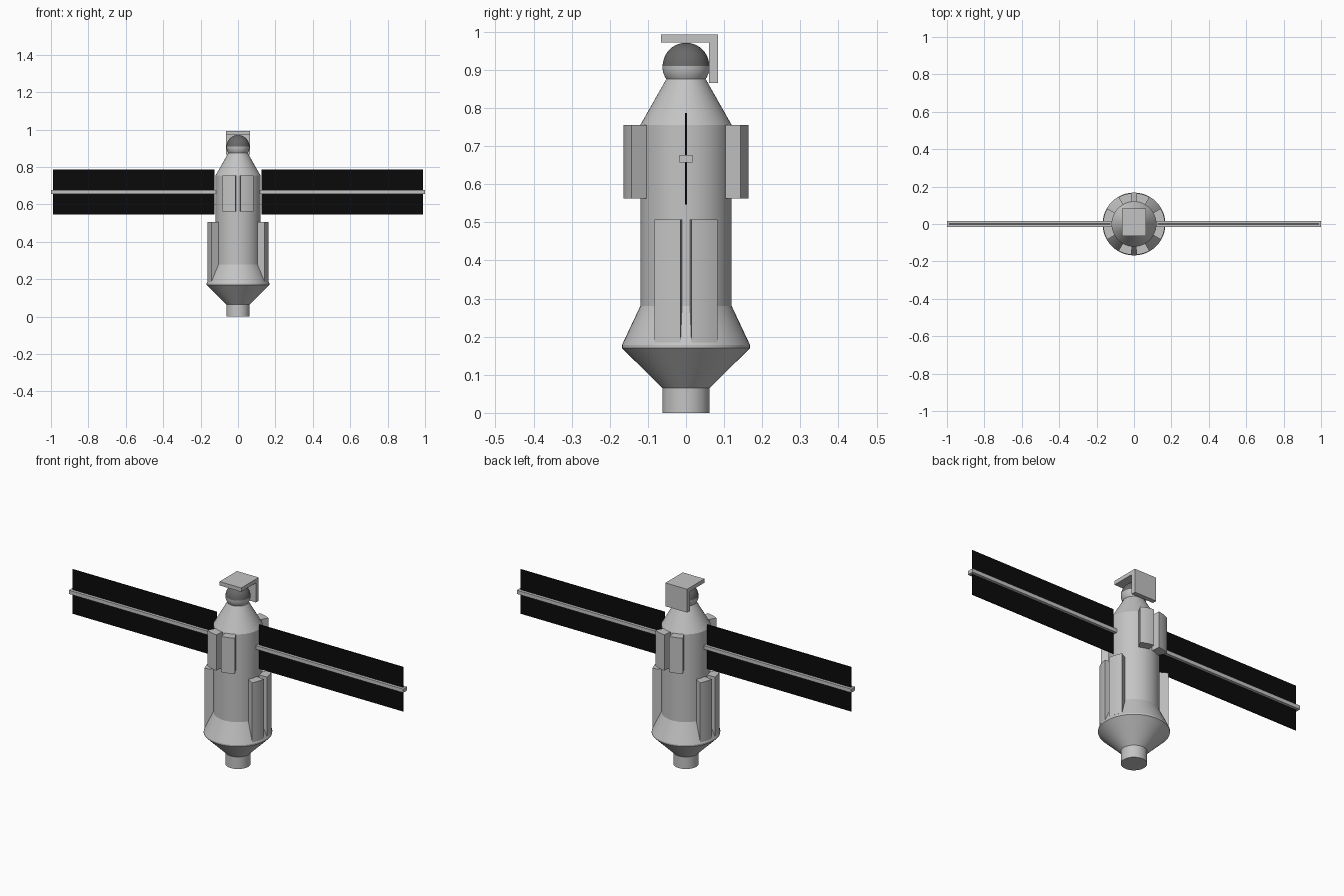
import bpy, bmesh, math

if "Cube" in bpy.data.objects:
    bpy.data.objects.remove(bpy.data.objects["Cube"])


def material(name, c):
    m = bpy.data.materials.new(name)
    m.diffuse_color = (c, c, c, 1)
    m.use_nodes = True
    m.node_tree.nodes["Principled BSDF"].inputs["Base Color"].default_value = m.diffuse_color
    return m


GREY = material("hull grey", 0.55)
DARK = material("dark grey", 0.14)
BLACK = material("solar black", 0.003)


def finish(name, bm, mat, smooth=True):
    bmesh.ops.recalc_face_normals(bm, faces=bm.faces)
    me = bpy.data.meshes.new(name)
    bm.to_mesh(me)
    bm.free()
    ob = bpy.data.objects.new(name, me)
    bpy.context.collection.objects.link(ob)
    me.materials.append(mat)
    if smooth:
        bpy.ops.object.select_all(action='DESELECT')
        ob.select_set(True)
        bpy.context.view_layer.objects.active = ob
        bpy.ops.object.shade_smooth_by_angle(angle=math.radians(25))
    return ob


def lathe(name, profile, mat, steps=48):
    bm = bmesh.new()
    vs = [bm.verts.new((r, 0, z)) for r, z in profile]
    es = [bm.edges.new(p) for p in zip(vs, vs[1:])]
    bmesh.ops.spin(bm, geom=vs + es, cent=(0, 0, 0), axis=(0, 0, 1),
                   angle=math.tau, steps=steps)
    bmesh.ops.remove_doubles(bm, verts=bm.verts, dist=1e-5)
    return finish(name, bm, mat)


def box(name, x, y, z, mat):
    bm = bmesh.new()
    bmesh.ops.create_cube(bm, size=1)
    for v in bm.verts:
        v.co = [a[0] + (c + 0.5) * (a[1] - a[0]) for a, c in zip((x, y, z), v.co)]
    return finish(name, bm, mat, False)


def arc_block(name, mid, z0, z1):
    # Curved equipment housing hugging the hull, centred on angle mid
    half, n = math.radians(12.5), 4
    out = []
    for i in range(n + 1):
        a = mid - half + 2 * half * i / n
        out.append((0.165 * math.cos(a), 0.165 * math.sin(a)))
    for a in (mid + half, mid - half):
        out.append((0.112 * math.cos(a), 0.112 * math.sin(a)))
    bm = bmesh.new()
    face = bm.faces.new([bm.verts.new((x, y, z0)) for x, y in out])
    ext = bmesh.ops.extrude_face_region(bm, geom=[face], use_keep_orig=True)
    for v in ext["geom"]:
        if isinstance(v, bmesh.types.BMVert):
            v.co.z = z1
    return finish(name, bm, GREY)


# Hull with engine stub, flared skirt, barrel, nose cone and lower ball
ball = [(0.062 * math.cos(t), 0.91 + 0.062 * math.sin(t))
        for t in (math.radians(-34 + 34 * i / 5) for i in range(6))]
lathe("hull", [(0, 0), (0.062, 0), (0.062, 0.065), (0.168, 0.17), (0.168, 0.178),
               (0.12, 0.28), (0.12, 0.755), (0.052, 0.875)] + ball, GREY)

# Dark upper half of the docking ball
dome = [(0.061 * math.cos(t), 0.91 + 0.061 * math.sin(t))
        for t in (math.pi / 2 * i / 10 for i in range(10))]
lathe("dome", [(0.062, 0.91)] + dome[1:] + [(0, 0.971)], DARK)

# L-shaped shield over the ball
box("shield_top", (-0.065, 0.065), (-0.065, 0.084), (0.971, 0.992), GREY)
box("shield_back", (-0.065, 0.065), (0.06, 0.084), (0.866, 0.971), GREY)

# Paired housings: low ones on the sides, high ones at front and back
for q in range(4):
    for s in (-1, 1):
        mid = math.radians(90 * q + 17.5 * s)
        if q % 2 == 0:
            arc_block("lower_housing", mid, 0.185, 0.507)
        else:
            arc_block("upper_housing", mid, 0.562, 0.755)

# Solar wings and their spars
for s, side in ((-1, "left"), (1, "right")):
    box(side + "_solar_panel", sorted((s * 0.126, s * 0.988)), (-0.002, 0.002),
        (0.547, 0.787), BLACK)
    box(side + "_spar", sorted((s * 0.11, s * 1.0)), (-0.017, 0.017),
        (0.657, 0.677), GREY)
